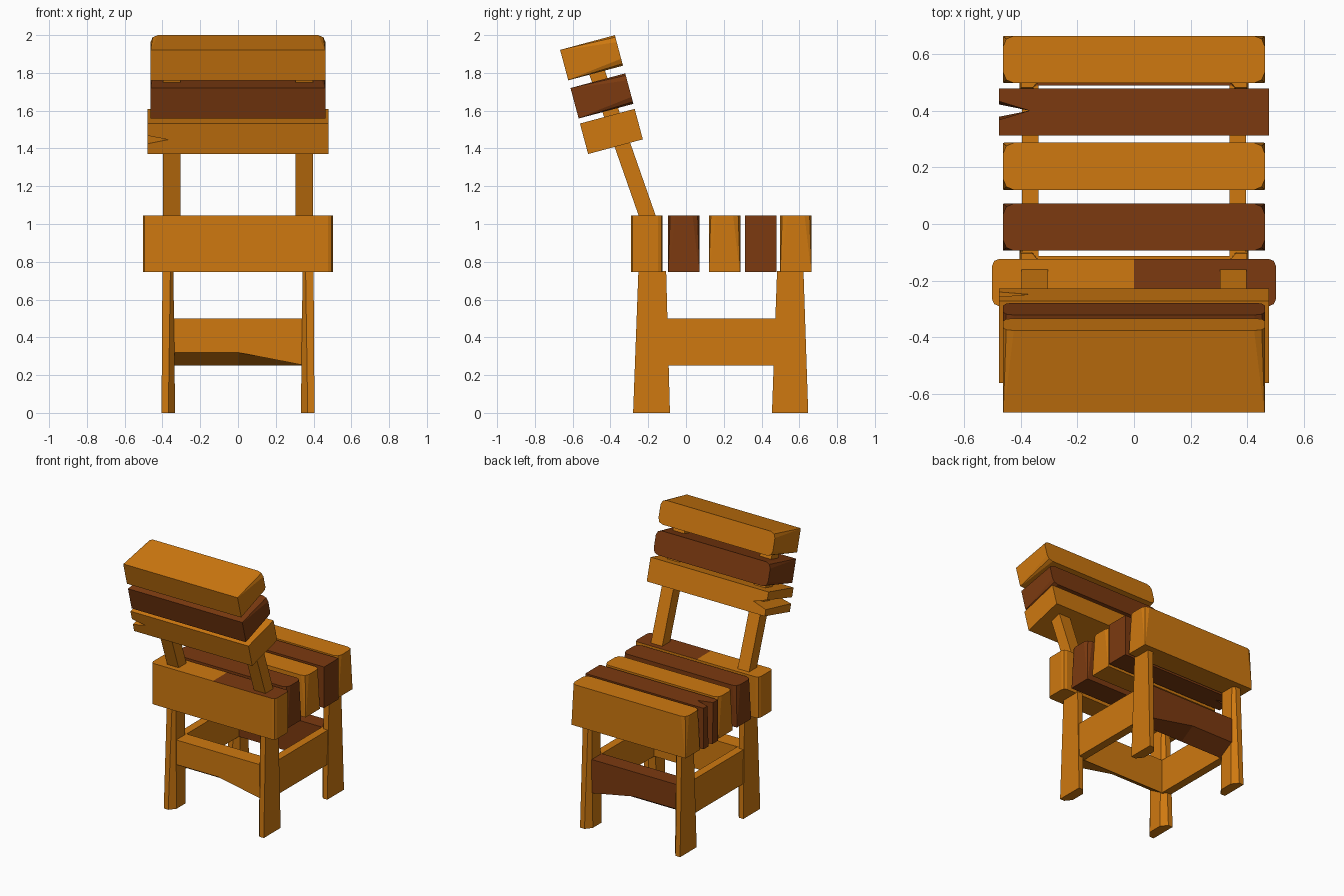
import bpy, bmesh, math
from mathutils import Matrix

if "Cube" in bpy.data.objects:
    bpy.data.objects.remove(bpy.data.objects["Cube"])


def material(name, color):
    m = bpy.data.materials.new(name)
    m.diffuse_color = color
    m.use_nodes = True
    m.node_tree.nodes["Principled BSDF"].inputs["Base Color"].default_value = m.diffuse_color
    return m


ORANGE = material("light_wood", (0.62, 0.19, 0.005, 1))
BROWN = material("dark_wood", (0.2, 0.042, 0.005, 1))


def loft(name, low, high, z0, z1, mat):
    """Join two matching (x, y) outlines at heights z0 and z1."""
    bm = bmesh.new()
    a = [bm.verts.new((x, y, z0)) for x, y in low]
    b = [bm.verts.new((x, y, z1)) for x, y in high]
    n = len(a)
    bm.faces.new(a[::-1])
    bm.faces.new(b)
    for i in range(n):
        j = (i + 1) % n
        bm.faces.new((a[i], a[j], b[j], b[i]))
    bmesh.ops.recalc_face_normals(bm, faces=bm.faces)
    me = bpy.data.meshes.new(name)
    bm.to_mesh(me)
    bm.free()
    me.materials.append(mat)
    ob = bpy.data.objects.new(name, me)
    bpy.context.collection.objects.link(ob)
    return ob


def rounded(hx, hy, r):
    pts = []
    for k, (sx, sy) in enumerate([(1, 1), (-1, 1), (-1, -1), (1, -1)]):
        for t in (0, 45, 90):
            a = math.radians(k * 90 + t)
            pts.append((sx * (hx - r) + r * math.cos(a),
                        sy * (hy - r) + r * math.sin(a)))
    return pts


def notched(hx, hy, w):
    return [(-hx, -hy), (hx, -hy), (hx, hy), (-hx, hy),
            (-hx, 0.005 + w), (-0.37, 0.005), (-hx, 0.005 - w)]


def box(name, x0, x1, y0, y1, z0, z1, mat):
    p = [(x0, y0), (x1, y0), (x1, y1), (x0, y1)]
    return loft(name, p, p, z0, z1, mat)


# Planks: local z is the long side of the section
HY, HZ = 0.0835, 0.15
TILT = math.radians(-75)


def plank(name, kind, y, z, mat, tilt=0):
    if kind == "cracked":
        low, high = notched(0.478, HY, 0.022), notched(0.478, HY, 0.033)
    elif kind == "wide":
        low = high = rounded(0.502, HY, 0.025)
    else:
        low, high = rounded(0.463, HY, 0.003), rounded(0.463, HY, 0.038)
    ob = loft(name, low, high, -HZ, HZ, mat)
    ob.data.transform(Matrix.Translation((0, y, z)) @ Matrix.Rotation(tilt, 4, 'X'))
    return ob


SZ = 0.895
first = plank("seat_slat_1", "wide", -0.207, SZ, ORANGE)
plank("seat_slat_2", "plain", -0.011, SZ, BROWN)
plank("seat_slat_3", "plain", 0.204, SZ, ORANGE)
plank("seat_slat_4", "cracked", 0.396, SZ, BROWN)
plank("seat_slat_5", "plain", 0.582, SZ, ORANGE)
plank("backrest_slat_low", "cracked", -0.395, 1.49, ORANGE, TILT)
plank("backrest_slat_mid", "plain", -0.445, 1.678, BROWN, TILT)
plank("backrest_slat_top", "plain", -0.5, 1.88, ORANGE, TILT)

# Dark right half on top of the first seat slat
bm = bmesh.new()
bm.from_mesh(first.data)
bmesh.ops.bisect_plane(bm, geom=bm.verts[:] + bm.edges[:] + bm.faces[:],
                       plane_co=(0, 0, 0), plane_no=(1, 0, 0))
first.data.materials.append(BROWN)
bm.normal_update()
for f in bm.faces:
    if f.normal.z > 0.9 and f.calc_center_median().x > 0:
        f.material_index = 1
bm.to_mesh(first.data)
bm.free()


def leg_outline(x0, x1, y0, y1, c):
    """x0 is the inner side, whose corners are chamfered."""
    return [(x0, y0 + c), (x0 + c * 0.8, y0), (x1, y0), (x1, y1),
            (x0 + c * 0.8, y1), (x0, y1 - c)]


for s, side in ((-1, "left"), (1, "right")):
    def flip(pts):
        return [(s * x, y) for x, y in pts]

    # Tapered legs
    loft("front_leg_" + side, flip(leg_outline(0.333, 0.405, -0.28, -0.085, 0.045)),
         flip(leg_outline(0.342, 0.4, -0.252, -0.105, 0.02)), 0, 0.75, ORANGE)
    loft("back_leg_" + side, flip(leg_outline(0.333, 0.405, 0.455, 0.647, 0.045)),
         flip(leg_outline(0.342, 0.4, 0.482, 0.622, 0.02)), 0, 0.75, ORANGE)
    # Side stretcher
    xs = sorted((s * 0.337, s * 0.396))
    box("side_stretcher_" + side, *xs, -0.12, 0.49, 0.25, 0.5, ORANGE)
    # Leaning backrest post
    low = flip([(0.305, -0.235), (0.398, -0.235), (0.398, -0.145), (0.305, -0.145)])
    high = [(x, y - 0.315) for x, y in low]
    loft("backrest_post_" + side, low, high, 1.0, 1.9, ORANGE)


# End stretchers: outer lower edge is cut away on the left half
def stretcher(name, outer, inner, mat):
    bm = bmesh.new()
    rings = []
    for x, cut in ((-0.36, 0.32), (0, 0.32), (0.36, 0.25)):
        rings.append([bm.verts.new(p) for p in ((x, outer, cut), (x, inner, 0.25),
                                                (x, inner, 0.5), (x, outer, 0.5))])
    bm.faces.new(rings[0])
    bm.faces.new(rings[-1][::-1])
    for a, b in zip(rings, rings[1:]):
        for i in range(4):
            j = (i + 1) % 4
            bm.faces.new((a[i], a[j], b[j], b[i]))
    bmesh.ops.recalc_face_normals(bm, faces=bm.faces)
    me = bpy.data.meshes.new(name)
    bm.to_mesh(me)
    bm.free()
    me.materials.append(mat)
    bpy.context.collection.objects.link(bpy.data.objects.new(name, me))


stretcher("front_stretcher", -0.23, -0.113, ORANGE)
stretcher("back_stretcher", 0.605, 0.49, BROWN)
